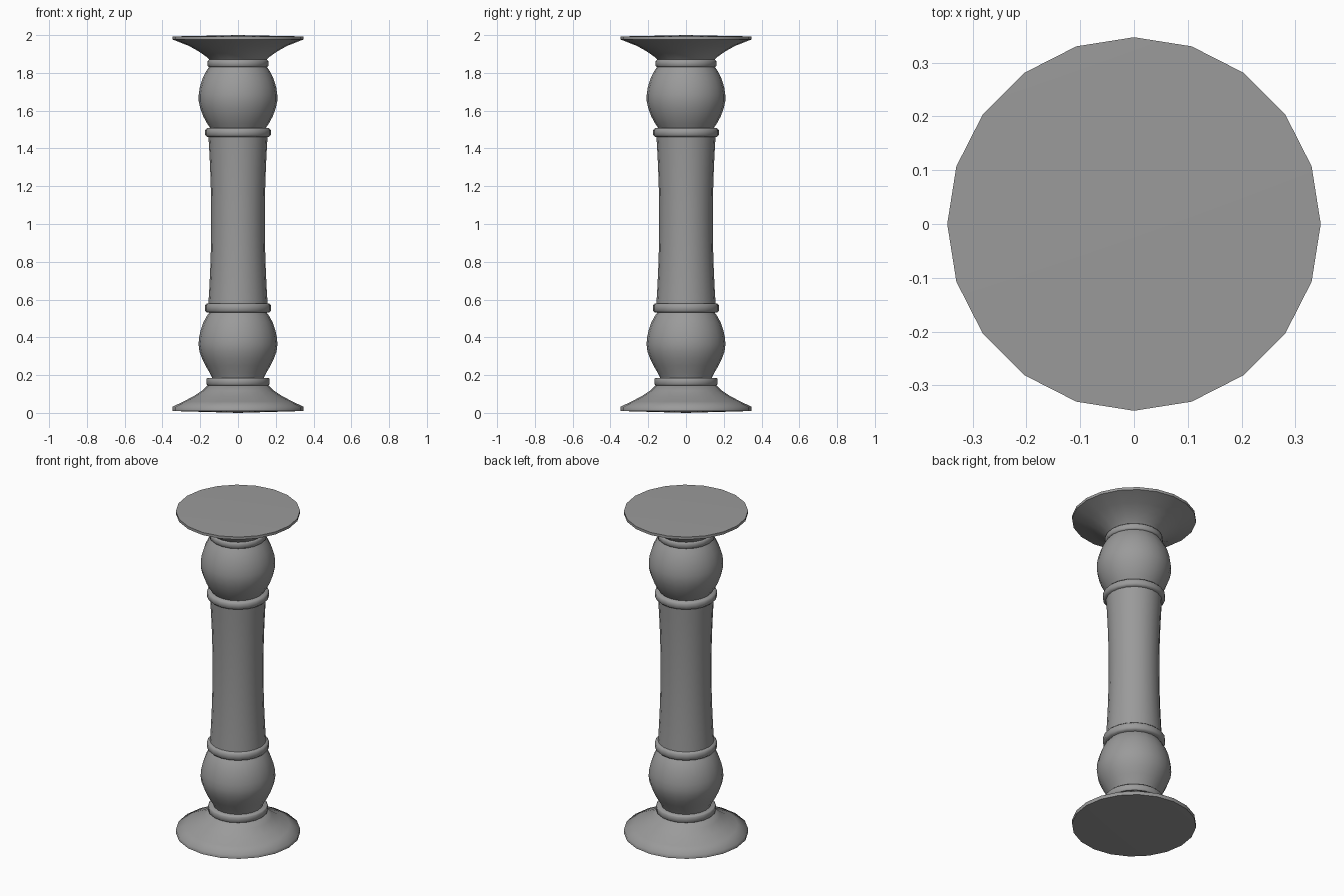
import bpy, bmesh, math

if "Cube" in bpy.data.objects:
    bpy.data.objects.remove(bpy.data.objects["Cube"])

SIDES = 20

# Dark grey finish
grey = bpy.data.materials.new("dark_grey")
grey.diffuse_color = (0.325, 0.325, 0.325, 1)
grey.use_nodes = True
grey.node_tree.nodes["Principled BSDF"].inputs["Base Color"].default_value = grey.diffuse_color

def lathe(name, profile, smooth_angle=35):
    """Spin a (radius, z) profile about the z axis; zero radius makes a pole."""
    bm = bmesh.new()
    rings = []
    for r, z in profile:
        n = 1 if r == 0 else SIDES
        rings.append([bm.verts.new((r * math.cos(math.tau * i / SIDES),
                                    r * math.sin(math.tau * i / SIDES), z)) for i in range(n)])
    for a, b in zip(rings, rings[1:]):
        for i in range(SIDES):
            j = (i + 1) % SIDES
            if len(a) == 1:
                bm.faces.new((a[0], b[j], b[i]))
            elif len(b) == 1:
                bm.faces.new((a[i], a[j], b[0]))
            else:
                bm.faces.new((a[i], a[j], b[j], b[i]))
    bmesh.ops.recalc_face_normals(bm, faces=bm.faces)
    mesh = bpy.data.meshes.new(name)
    bm.to_mesh(mesh)
    bm.free()
    mesh.materials.append(grey)
    ob = bpy.data.objects.new(name, mesh)
    bpy.context.collection.objects.link(ob)
    bpy.ops.object.select_all(action='DESELECT')
    ob.select_set(True)
    bpy.context.view_layer.objects.active = ob
    bpy.ops.object.shade_smooth_by_angle(angle=math.radians(smooth_angle))
    return ob

def collar(name, r, z0, z1, b=0.01):
    """Thin band with rounded edges."""
    lathe(name, [(0, z0), (r - b, z0), (r, z0 + b), (r, z1 - b), (r - b, z1), (0, z1)], 50)

# Flared foot and flared cap
foot = [(0, 0), (0.347, 0.01), (0.347, 0.032), (0.29, 0.06), (0.235, 0.088),
        (0.19, 0.118), (0.157, 0.15), (0, 0.15)]
lathe("foot", foot, 75)
cap = [(0, 1.865), (0.15, 1.868), (0.167, 1.885), (0.21, 1.915), (0.26, 1.943),
       (0.347, 1.977), (0.347, 1.993), (0, 2.0)]
lathe("cap", cap)

# Lower and upper bulbs, each tapering to its collars
lower = [(0, 0.175), (0.135, 0.18), (0.15, 0.213), (0.172, 0.25), (0.19, 0.287),
         (0.204, 0.325), (0.209, 0.362), (0.206, 0.4), (0.197, 0.44),
         (0.183, 0.48), (0.164, 0.515), (0.145, 0.54), (0, 0.54)]
lathe("lower_bulb", lower)
upper = [(0, 1.5), (0.142, 1.5), (0.164, 1.533), (0.184, 1.57), (0.199, 1.61),
         (0.208, 1.65), (0.208, 1.685), (0.202, 1.725), (0.188, 1.77),
         (0.168, 1.81), (0.148, 1.84), (0, 1.84)]
lathe("upper_bulb", upper)

# Collars between the parts
collar("foot_collar", 0.167, 0.145, 0.186, 0.006)
collar("lower_shaft_collar", 0.174, 0.531, 0.58)
collar("upper_shaft_collar", 0.174, 1.461, 1.507)
collar("cap_collar", 0.161, 1.831, 1.87, 0.007)

# Shaft with a slim waist
shaft = [(0, 0.575)]
for i in range(11):
    t = i / 5 - 1
    shaft.append((0.142 + 0.015 * t * t, 1.022 + 0.447 * t))
lathe("shaft", shaft + [(0, 1.469)])
